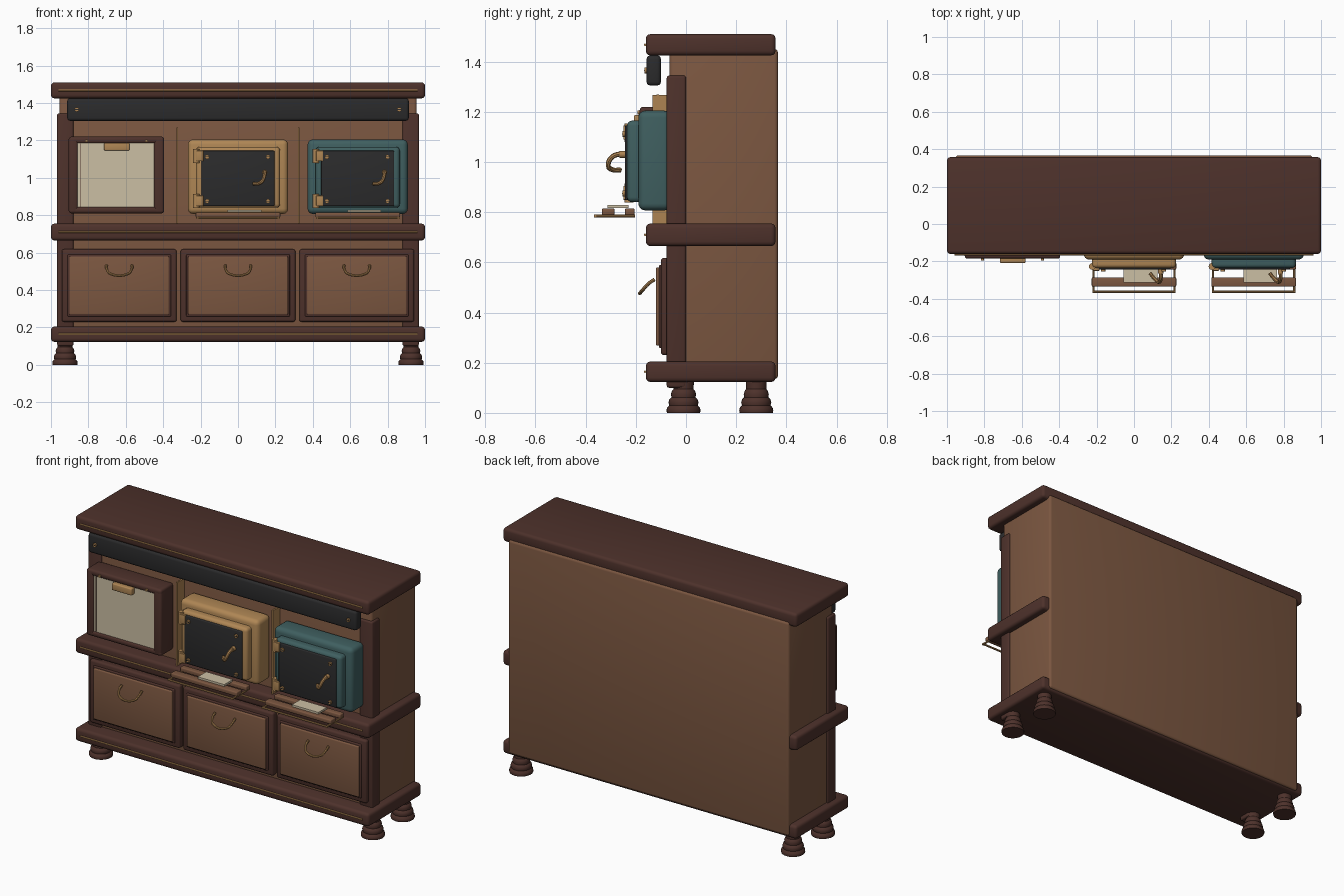
import bpy
import math

cube = bpy.data.objects.get("Cube")
if cube:
    bpy.data.objects.remove(cube, do_unlink=True)


def material(name, r, g, b):
    m = bpy.data.materials.new(name)
    m.use_nodes = True
    m.diffuse_color = (r, g, b, 1)
    m.node_tree.nodes["Principled BSDF"].inputs["Base Color"].default_value = (r, g, b, 1)
    return m


DARK = material("dark wood", 0.075, 0.031, 0.024)
WOOD = material("warm wood", 0.2, 0.095, 0.052)
BLACK = material("black iron", 0.024, 0.024, 0.025)
GOLD = material("honey enamel", 0.43, 0.24, 0.09)
BRASS = material("brass", 0.42, 0.23, 0.085)
TEAL = material("teal enamel", 0.05, 0.115, 0.117)
CREAM = material("cream paper", 0.6, 0.52, 0.37)


def finish(obj, name, mat):
    obj.name = name
    obj.data.materials.append(mat)
    bpy.ops.object.select_all(action='DESELECT')
    obj.select_set(True)
    bpy.context.view_layer.objects.active = obj
    bpy.ops.object.shade_smooth_by_angle(angle=math.radians(40))
    return obj


def box(name, x, y, z, mat, bevel=0.0, segments=3):
    """Rounded box from (low, high) pairs on each axis."""
    spans = (x, y, z)
    bpy.ops.mesh.primitive_cube_add(size=1, location=[(a + b) / 2 for a, b in spans])
    obj = bpy.context.object
    obj.scale = [b - a for a, b in spans]
    bpy.ops.object.transform_apply(location=False, rotation=False, scale=True)
    if bevel:
        mod = obj.modifiers.new("rounded edges", 'BEVEL')
        mod.width = bevel
        mod.segments = segments
        bpy.ops.object.modifier_apply(modifier=mod.name)
    return finish(obj, name, mat)


def rod(name, center, radius, length, axis, mat, sides=16):
    turn = {'X': (0, math.pi / 2, 0), 'Y': (math.pi / 2, 0, 0), 'Z': (0, 0, 0)}[axis]
    bpy.ops.mesh.primitive_cylinder_add(vertices=sides, radius=radius, depth=length,
                                        location=center, rotation=turn)
    return finish(bpy.context.object, name, mat)


def tube(name, points, radius, mat):
    """Smooth bent bar through a few points."""
    curve = bpy.data.curves.new(name, 'CURVE')
    curve.dimensions = '3D'
    curve.bevel_depth = radius
    curve.bevel_resolution = 2
    curve.resolution_u = 4
    curve.use_fill_caps = True
    spline = curve.splines.new('BEZIER')
    spline.bezier_points.add(len(points) - 1)
    for p, co in zip(spline.bezier_points, points):
        p.co = co
        p.handle_left_type = p.handle_right_type = 'AUTO'
    obj = bpy.data.objects.new(name, curve)
    bpy.context.collection.objects.link(obj)
    bpy.ops.object.select_all(action='DESELECT')
    obj.select_set(True)
    bpy.context.view_layer.objects.active = obj
    bpy.ops.object.convert(target='MESH')
    return finish(bpy.context.object, name, mat)


def lathe(name, x, y, profile, mat, sides=24):
    """Turned shape from (radius, height) points."""
    verts, faces = [], []
    for r, z in profile:
        for i in range(sides):
            a = math.tau * i / sides
            verts.append((r * math.cos(a), r * math.sin(a), z))
    for k in range(len(profile) - 1):
        for i in range(sides):
            j = (i + 1) % sides
            faces.append((k * sides + i, k * sides + j, (k + 1) * sides + j, (k + 1) * sides + i))
    faces.append(tuple(reversed(range(sides))))
    faces.append(tuple(range((len(profile) - 1) * sides, len(profile) * sides)))
    mesh = bpy.data.meshes.new(name)
    mesh.from_pydata(verts, [], faces)
    obj = bpy.data.objects.new(name, mesh)
    obj.location = (x, y, 0)
    bpy.context.collection.objects.link(obj)
    return finish(obj, name, mat)


def screw(name, x, y, z):
    rod(name, (x, y, z), 0.012, 0.012, 'Y', BRASS, 12)
    box(name + "_slot", (x - 0.009, x + 0.009), (y - 0.008, y), (z - 0.002, z + 0.002), BLACK)


# Cabinet body, three slabs with brass trim, front posts
box("cabinet_body", (-0.955, 0.955), (-0.065, 0.367), (0.135, 1.45), WOOD, 0.015)
for label, low, high in (("base", 0.123, 0.205), ("counter", 0.665, 0.755), ("top", 1.425, 1.51)):
    box(label + "_slab", (-1, 1), (-0.16, 0.357), (low, high), DARK, 0.018)
    rod(label + "_trim", (0, -0.163, (low + high) / 2), 0.005, 1.92, 'X', BRASS, 8)

# Turned feet and posts
FOOT = [(0.066, 0), (0.068, 0.008), (0.066, 0.02), (0.057, 0.03), (0.06, 0.042), (0.056, 0.055),
        (0.048, 0.062), (0.05, 0.075), (0.046, 0.088), (0.04, 0.095), (0.042, 0.13)]
for side, s in (("left", 1), ("right", -1)):
    lathe(side + "_front_foot", s * 0.925, -0.01, FOOT, DARK)
    lathe(side + "_back_foot", s * 0.925, 0.28, FOOT, DARK)
    box(side + "_post", sorted((s * 0.88, s * 0.967)), (-0.077, 0), (0.1, 1.345), DARK, 0.01)
    rod(side + "_divider", (s * 0.325, -0.112, 1.015), 0.005, 0.51, 'Z', BRASS, 8)
    box(side + "_divider_strip", (s * 0.325 - 0.005, s * 0.325 + 0.005), (-0.133, -0.06),
        (0.75, 1.268), BRASS)

# Black fascia under the top
box("fascia", (-0.913, 0.913), (-0.157, -0.1), (1.305, 1.425), BLACK, 0.015)
for s in (-1, 1):
    screw("fascia_screw", s * 0.862, -0.16, 1.365)

# Drawers with raised panels and bail pulls
for i in (-1, 0, 1):
    c = i * 0.635
    box("drawer_frame", (c - 0.307, c + 0.307), (-0.1, -0.05), (0.23, 0.618), DARK, 0.012)
    box("drawer_panel_border", (c - 0.277, c + 0.277), (-0.108, -0.09), (0.258, 0.59), DARK, 0.006)
    box("drawer_panel", (c - 0.267, c + 0.267), (-0.12, -0.09), (0.268, 0.58), WOOD, 0.006)
    pull = [(-0.068, -0.125, 0.532), (-0.068, -0.15, 0.515), (-0.048, -0.175, 0.487),
            (0.048, -0.175, 0.487), (0.068, -0.15, 0.515), (0.068, -0.125, 0.532)]
    tube("drawer_pull", [(c + x, y, z) for x, y, z in pull], 0.007, BRASS)

# Framed notice board
for x in ((-0.905, -0.855), (-0.45, -0.395)):
    box("board_stile", x, (-0.185, -0.06), (0.81, 1.22), DARK, 0.014)
for z in ((0.81, 0.845), (1.183, 1.22)):
    box("board_rail", (-0.905, -0.395), (-0.185, -0.06), z, DARK, 0.014)
box("board_paper", (-0.87, -0.43), (-0.178, -0.07), (0.83, 1.2), CREAM)
box("board_paper_fold", (-0.843, -0.839), (-0.181, -0.17), (0.845, 1.183), DARK)
box("board_clip", (-0.716, -0.58), (-0.208, -0.17), (1.145, 1.187), GOLD, 0.006)
for x in (-0.81, -0.49):
    rod("board_pin", (x, -0.188, 1.198), 0.008, 0.012, 'Y', BRASS, 10)


def oven(c, label, enamel):
    """Enamelled oven with iron door, hinges, latch and pull-out tray."""
    box(label + "_oven", (c - 0.268, c + 0.268), (-0.19, -0.06), (0.807, 1.205), enamel, 0.028, 4)
    box(label + "_door_rim", (c - 0.225, c + 0.225), (-0.235, -0.15), (0.84, 1.165), enamel, 0.02, 4)
    box(label + "_door_plate", (c - 0.195, c + 0.195), (-0.244, -0.2), (0.848, 1.145), BLACK, 0.006)
    for x in (-0.165, 0.16):
        for z in (0.875, 1.112):
            screw(label + "_door_screw", c + x, -0.247, z)
    for z in (0.877, 1.117):
        rod(label + "_hinge", (c - 0.223, -0.227, z), 0.018, 0.075, 'Z', GOLD)
        box(label + "_hinge_leaf", (c - 0.222, c - 0.185), (-0.25, -0.23), (z - 0.028, z + 0.028), GOLD, 0.003)
    # Latch
    rod(label + "_latch_boss", (c + 0.143, -0.253, 1.03), 0.014, 0.025, 'Y', BRASS)
    lever = [(0.143, -0.25, 1.035), (0.143, -0.295, 1.02), (0.132, -0.31, 0.985),
             (0.112, -0.295, 0.97), (0.085, -0.262, 0.968)]
    tube(label + "_latch", [(c + x, y, z) for x, y, z in lever], 0.01, BRASS)
    # Tray
    box(label + "_tray_front", (c - 0.226, c + 0.226), (-0.335, -0.285), (0.788, 0.815), WOOD, 0.006)
    box(label + "_tray_back", (c - 0.226, c + 0.226), (-0.243, -0.205), (0.788, 0.815), WOOD, 0.006)
    for x in (-0.217, 0.217):
        rod(label + "_tray_side_rail", (c + x, -0.285, 0.785), 0.006, 0.165, 'Y', BRASS, 8)
    rod(label + "_tray_front_rail", (c, -0.362, 0.785), 0.006, 0.446, 'X', BRASS, 8)
    box(label + "_tray_card", (c - 0.055, c + 0.125), (-0.312, -0.23), (0.816, 0.828), CREAM)


oven(0, "honey", GOLD)
oven(0.64, "teal", TEAL)
